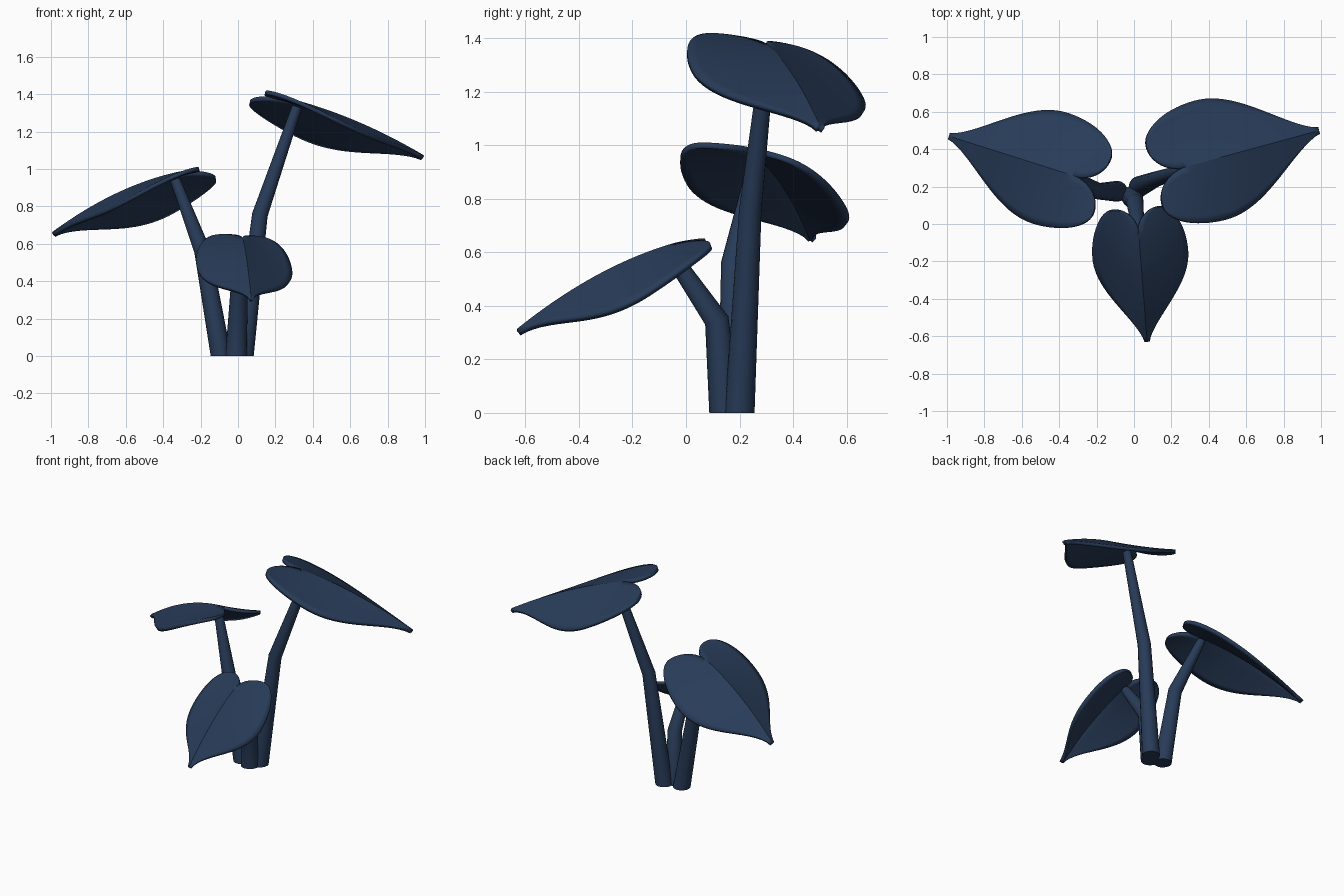
import bpy, bmesh, math
from mathutils import Vector

if "Cube" in bpy.data.objects:
    bpy.data.objects.remove(bpy.data.objects["Cube"])

navy = bpy.data.materials.new("dark_navy")
navy.diffuse_color = (0.021, 0.044, 0.098, 1)
navy.use_nodes = True
navy.node_tree.nodes["Principled BSDF"].inputs["Base Color"].default_value = navy.diffuse_color


def finish(bm, name, angle):
    """Turn a bmesh into a smooth shaded object."""
    mesh = bpy.data.meshes.new(name)
    bm.to_mesh(mesh)
    bm.free()
    mesh.materials.append(navy)
    obj = bpy.data.objects.new(name, mesh)
    bpy.context.collection.objects.link(obj)
    bpy.ops.object.select_all(action='DESELECT')
    obj.select_set(True)
    bpy.context.view_layer.objects.active = obj
    bpy.ops.object.shade_smooth_by_angle(angle=math.radians(angle))
    return obj


# Heart outline: u runs from the tip (0) to the lobe ends (1)
def outer_width(u):
    if u < 0.66:
        return 0.02 + 0.341 * math.sin(u / 0.66 * math.pi / 2) ** 1.4
    return 0.176 + 0.185 * math.sqrt(max(0, 1 - ((u - 0.66) / 0.34) ** 2))


def inner_width(u):
    if u < 0.8:
        return 0
    return 0.176 * (1 - math.sqrt(max(0, 1 - ((u - 0.8) / 0.2) ** 2)))


def leaf(name, tip, lobes, rise, bend, fold, roll):
    """Folded heart leaf; rise and bend shape the midrib, fold drops the sides."""
    tip = Vector(tip)
    along = Vector((lobes[0] - tip.x, lobes[1] - tip.y, 0))
    length = along.length
    along.normalize()
    across = Vector((-along.y, along.x, 0))
    rows, cols = 40, 8
    us = [0.8 * i / 24 for i in range(24)]
    us += [0.8 + 0.2 * math.sin(i / 16 * math.pi / 2) for i in range(17)]
    bm = bmesh.new()
    for side in (1, -1):
        grid = []
        for u in us:
            a, b = inner_width(u), outer_width(u)
            row = []
            for j in range(cols + 1):
                v = a + (b - a) * j / cols
                z = rise * u - bend * u * u
                z += roll * side * v - fold * (0.72 - 0.55 * u * u) * v
                p = tip + length * (along * u + across * v * side + Vector((0, 0, z)))
                row.append(bm.verts.new(p))
            grid.append(row)
        for i in range(rows):
            for j in range(cols):
                quad = [grid[i][j], grid[i + 1][j], grid[i + 1][j + 1], grid[i][j + 1]]
                bm.faces.new(quad[::-1] if side == 1 else quad)
    bmesh.ops.remove_doubles(bm, verts=bm.verts, dist=0.0002)
    bm.normal_update()
    if sum(f.normal.z for f in bm.faces) < 0:
        bmesh.ops.reverse_faces(bm, faces=bm.faces)
    obj = finish(bm, name, 20)
    solid = obj.modifiers.new("thickness", 'SOLIDIFY')
    solid.thickness = 0.022
    solid.offset = -1
    return obj


def stalk(name, points, radii, sides=16):
    """Tapered tube with one elbow and a flat foot."""
    pts = [Vector(p) for p in points]
    tangents = [Vector((0, 0, 1)),
                ((pts[1] - pts[0]).normalized() + (pts[2] - pts[1]).normalized()).normalized(),
                (pts[2] - pts[1]).normalized()]
    bm = bmesh.new()
    rings = []
    for p, t, r in zip(pts, tangents, radii):
        x = Vector((0, 1, 0)).cross(t).normalized()
        y = t.cross(x)
        rings.append([bm.verts.new(p + r * (x * math.cos(k * math.tau / sides)
                                            + y * math.sin(k * math.tau / sides)))
                      for k in range(sides)])
    for low, high in zip(rings, rings[1:]):
        for k in range(sides):
            n = (k + 1) % sides
            bm.faces.new((low[k], low[n], high[n], high[k]))
    bm.faces.new(rings[0][::-1])
    bm.faces.new(rings[-1])
    return finish(bm, name, 40)


# Leaves: tip, midpoint of lobe ends, midrib rise and bend, fold, roll
leaf("front_leaf", (0.07, -0.63, 0.315), (0.015, 0.08), 0.80, 0.31, 1.0, 0.06)
leaf("right_leaf", (0.99, 0.50, 1.075), (0.11, 0.26), 0.57, 0.20, 0.65, 0.15)
leaf("left_leaf", (-0.99, 0.47, 0.665), (-0.17, 0.21), 0.70, 0.30, 0.85, -0.15)

# Stalks: foot, elbow, top
stalk("front_stalk", [(-0.01, 0.145, 0), (0.005, 0.115, 0.345), (0.025, -0.05, 0.585)],
      [0.058, 0.046, 0.03])
stalk("right_stalk", [(0.028, 0.2, 0), (0.117, 0.24, 0.755), (0.315, 0.305, 1.33)],
      [0.056, 0.042, 0.027])
stalk("left_stalk", [(-0.09, 0.175, 0), (-0.19, 0.175, 0.56), (-0.335, 0.26, 0.94)],
      [0.056, 0.044, 0.027])
